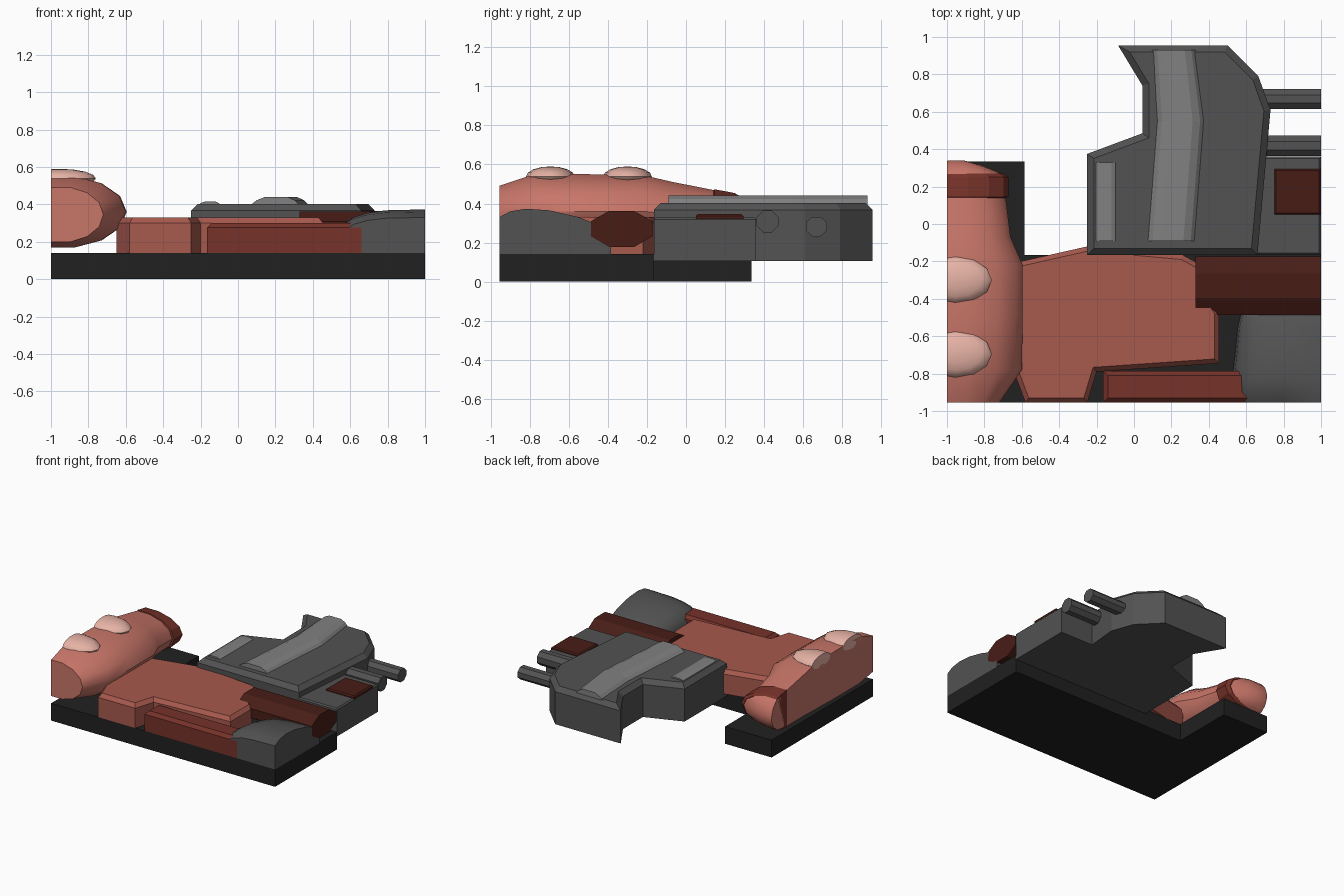
import bpy, bmesh
from math import sin, cos, pi, copysign
from mathutils import Vector

if "Cube" in bpy.data.objects:
    bpy.data.objects.remove(bpy.data.objects["Cube"])


def material(name, rgb):
    m = bpy.data.materials.new(name)
    m.diffuse_color = (*rgb, 1)
    m.use_nodes = True
    m.node_tree.nodes["Principled BSDF"].inputs["Base Color"].default_value = m.diffuse_color
    return m


SALMON = material("salmon", (0.58, 0.18, 0.14))
CORAL = material("coral", (0.39, 0.10, 0.075))
RED = material("red", (0.18, 0.032, 0.022))
BROWN = material("brown", (0.065, 0.012, 0.008))
PINK = material("pink", (0.80, 0.45, 0.38))
GREY = material("grey", (0.085, 0.085, 0.085))
LIGHT = material("light_grey", (0.22, 0.22, 0.22))
BLACK = material("black", (0.015, 0.015, 0.015))


def finish(name, bm, mat, smooth=False):
    bmesh.ops.recalc_face_normals(bm, faces=bm.faces)
    me = bpy.data.meshes.new(name)
    bm.to_mesh(me)
    bm.free()
    ob = bpy.data.objects.new(name, me)
    bpy.context.collection.objects.link(ob)
    me.materials.append(mat)
    if smooth:
        bpy.ops.object.select_all(action='DESELECT')
        bpy.context.view_layer.objects.active = ob
        ob.select_set(True)
        bpy.ops.object.shade_smooth_by_angle(angle=0.7)
    return ob


def clip(bm, co, no):
    """Cut away everything on the normal side and cap the cut."""
    r = bmesh.ops.bisect_plane(bm, geom=bm.verts[:] + bm.edges[:] + bm.faces[:],
                               plane_co=co, plane_no=no, clear_outer=True)
    edges = [e for e in r['geom_cut'] if isinstance(e, bmesh.types.BMEdge)]
    if edges:
        bmesh.ops.holes_fill(bm, edges=edges, sides=0)


def slab(name, outline, z0, z1, mat, inset=0, drop=0):
    """Upright prism with an optional chamfer round its top."""
    bm = bmesh.new()
    f = bm.faces.new([bm.verts.new((x, y, z0)) for x, y in outline])
    r = bmesh.ops.extrude_face_region(bm, geom=[f])
    for v in r['geom']:
        if isinstance(v, bmesh.types.BMVert):
            v.co.z = z1 - drop
    bm.normal_update()
    if inset:
        bmesh.ops.recalc_face_normals(bm, faces=bm.faces)
        top = next(g for g in r['geom'] if isinstance(g, bmesh.types.BMFace))
        bmesh.ops.inset_region(bm, faces=[top], thickness=inset, use_even_offset=True)
        for v in top.verts:
            v.co.z = z1
    return finish(name, bm, mat)


def rect(x0, x1, y0, y1):
    return [(x0, y0), (x1, y0), (x1, y1), (x0, y1)]


def loft(rings):
    bm = bmesh.new()
    vs = [[bm.verts.new(p) for p in ring] for ring in rings]
    n = len(vs[0])
    for a, b in zip(vs, vs[1:]):
        for i in range(n):
            j = (i + 1) % n
            bm.faces.new((a[i], a[j], b[j], b[i]))
    bm.faces.new(vs[0])
    bm.faces.new(vs[-1][::-1])
    return bm


def oval(y, cx, cz, rx, rz, n=14, power=1.0):
    pts = []
    for i in range(n):
        c, s = cos(2 * pi * i / n), sin(2 * pi * i / n)
        pts.append((cx + rx * copysign(abs(c) ** power, c), y,
                    cz + rz * copysign(abs(s) ** power, s)))
    return pts


def rod(name, x0, x1, y, z, ry, rz, n, mat):
    bm = loft([[(x, y + ry * cos(2 * pi * (i + .5) / n), z + rz * sin(2 * pi * (i + .5) / n))
                for i in range(n)] for x in (x0, x1)])
    return finish(name, bm, mat)


# Base plate, L-shaped
slab("base_plate", [(-1, -0.955), (1, -0.955), (1, -0.165), (-0.585, -0.165),
                    (-0.585, 0.335), (-1, 0.335)], 0, 0.14, BLACK)

# Left pod, trimmed at the left side
bm = loft([oval(y, -0.95, z, rx, rz) for y, z, rx, rz in [
    (-0.955, 0.345, 0.23, 0.15), (-0.78, 0.36, 0.35, 0.195), (-0.5, 0.36, 0.355, 0.195),
    (-0.22, 0.36, 0.355, 0.19), (-0.07, 0.345, 0.29, 0.17), (0.13, 0.325, 0.265, 0.15),
    (0.27, 0.32, 0.24, 0.125), (0.315, 0.315, 0.13, 0.085), (0.34, 0.31, 0.04, 0.03)]])
clip(bm, (-1, 0, 0), (-1, 0, 0))
finish("left_pod", bm, SALMON, True)

# Band near the rear of the pod
bm = loft([oval(y, -0.95, 0.322, rx, rz) for y, rx, rz in [
    (0.14, 0.265, 0.15), (0.145, 0.28, 0.155), (0.25, 0.28, 0.135), (0.27, 0.25, 0.122)]])
clip(bm, (-1, 0, 0), (-1, 0, 0))
finish("pod_band", bm, RED)

# Two pale bumps on the pod
for i, y in enumerate((-0.3, -0.695)):
    bm = bmesh.new()
    bmesh.ops.create_uvsphere(bm, u_segments=12, v_segments=8, radius=1)
    for v in bm.verts:
        v.co = Vector((-0.955 + 0.195 * v.co.x, y + 0.125 * v.co.y, 0.538 + 0.052 * v.co.z))
    clip(bm, (-1, 0, 0), (-1, 0, 0))
    finish(f"pod_bump_{i + 1}", bm, PINK, True)

# Central deck and front tray
slab("deck", [(-0.65, -0.21), (-0.25, -0.12), (0.26, -0.165), (0.36, -0.22), (0.36, -0.41),
              (0.42, -0.42), (0.455, -0.47), (0.455, -0.745), (-0.20, -0.79),
              (-0.25, -0.955), (-0.58, -0.955), (-0.65, -0.77)],
     0.14, 0.33, CORAL, 0.025, 0.03)
slab("front_tray", rect(-0.165, 0.66, -0.955, -0.785), 0.14, 0.30, RED, 0.025, 0.025)

# Eight-sided cross beam
rod("cross_beam", 0.33, 1, -0.33, 0.27, 0.17, 0.1, 8, BROWN)

# Rounded front right dome, trimmed at the right side
bm = loft([oval(y, 1.0, 0.14, rx, rz, 24, 0.6) for y, rx, rz in [
    (-0.955, 0.465, 0.19), (-0.9, 0.485, 0.22), (-0.82, 0.475, 0.233), (-0.7, 0.46, 0.225),
    (-0.55, 0.445, 0.19), (-0.45, 0.42, 0.15), (-0.385, 0.35, 0.10)]])
clip(bm, (1, 0, 0), (1, 0, 0))
clip(bm, (0, 0, 0.138), (0, 0, -1))
finish("front_dome", bm, GREY, True)

# Rear hull and its lower side step
slab("rear_hull", [(-0.25, -0.165), (0.66, -0.165), (0.73, 0.61), (0.665, 0.79),
                   (0.5, 0.955), (-0.085, 0.955), (0.045, 0.74), (0.045, 0.485),
                   (-0.25, 0.375)], 0.105, 0.403, GREY, 0.035, 0.035)
slab("side_step", rect(0.6, 1, -0.165, 0.36), 0.105, 0.328, GREY, 0.01, 0.01)
slab("step_panel", rect(0.75, 1, 0.05, 0.295), 0.32, 0.345, BROWN, 0.01, 0.01)

# Raised ridges on the hull
def ridge(name, stations, height):
    rings = []
    for y, x0, x1 in stations:
        w = x1 - x0
        rings.append([(x0 + w * t, y, 0.395 + height * h) for t, h in
                      [(0, 0), (0.13, 0.6), (0.3, 1), (0.75, 1), (0.9, 0.6), (1, 0)]])
    finish(name, loft(rings), LIGHT)


ridge("main_ridge", [(-0.09, 0.065, 0.33), (0.55, 0.115, 0.38), (0.93, 0.095, 0.33)], 0.045)
ridge("small_ridge", [(-0.09, -0.215, -0.09), (0.33, -0.215, -0.09)], 0.02)

# Two side pipes
rod("front_pipe", 0.6, 1, 0.418, 0.308, 0.06, 0.06, 8, GREY)
rod("rear_pipe", 0.65, 1, 0.668, 0.282, 0.058, 0.054, 8, GREY)
